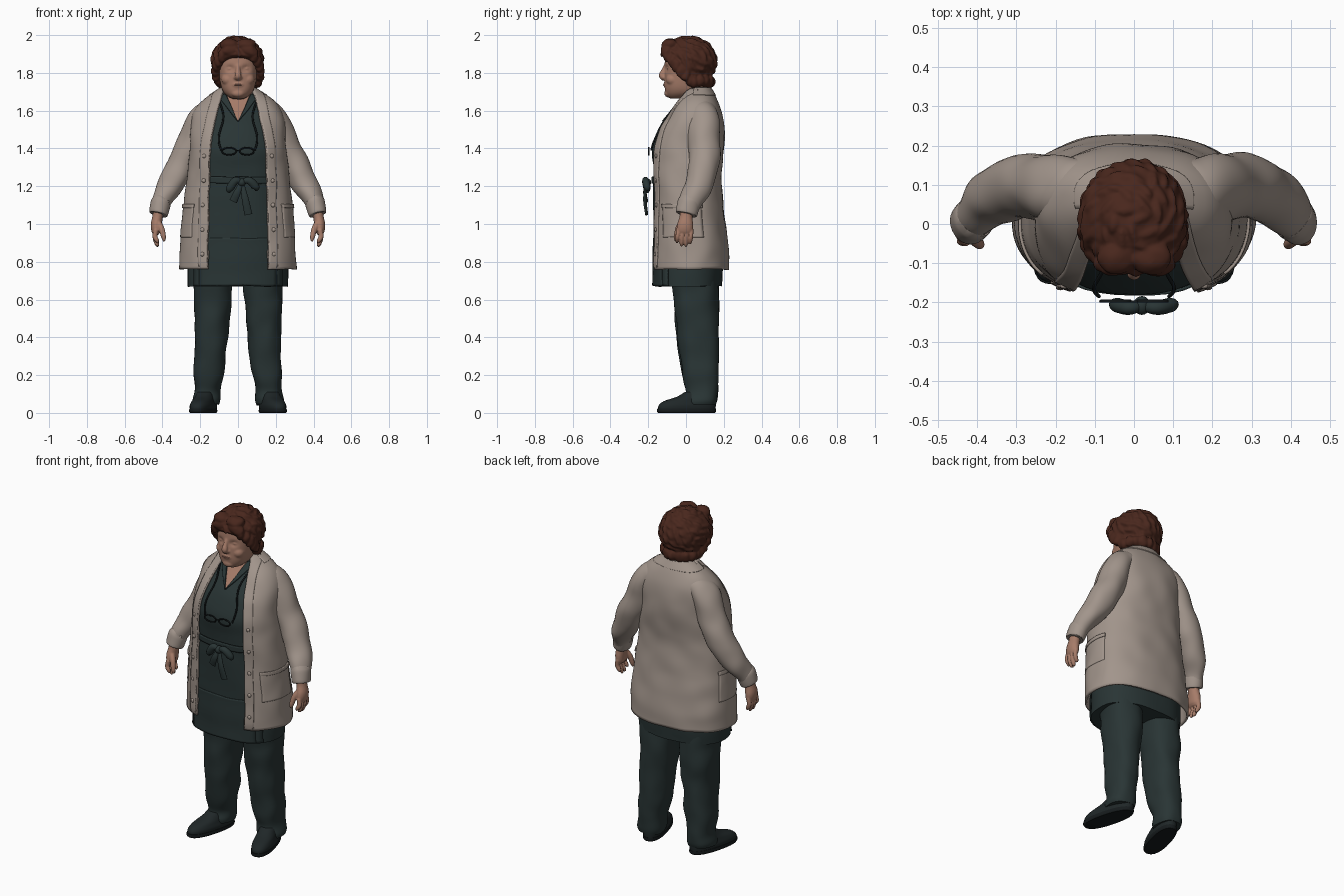
import bpy, bmesh, math, random
from mathutils import Vector, Matrix, noise

random.seed(4)
if "Cube" in bpy.data.objects:
    bpy.data.objects.remove(bpy.data.objects["Cube"])


def material(name, *rgb):
    m = bpy.data.materials.new(name)
    m.use_nodes = True
    m.diffuse_color = (*rgb, 1)
    m.node_tree.nodes["Principled BSDF"].inputs["Base Color"].default_value = (*rgb, 1)
    return m


COAT = material("beige wool", .36, .30, .26)
GREEN = material("dark green cloth", .022, .035, .035)
SKIN = material("skin", .38, .20, .14)
LIP = material("lip", .31, .15, .11)
HAIR = material("auburn hair", .066, .02, .012)
SHOE = material("shoe leather", .014, .02, .021)
BLACK = material("black trim", .008, .011, .012)
PARTS = []


def finish(name, bm, mat, thick=0):
    bmesh.ops.recalc_face_normals(bm, faces=bm.faces)
    me = bpy.data.meshes.new(name)
    bm.to_mesh(me)
    bm.free()
    me.materials.append(mat)
    ob = bpy.data.objects.new(name, me)
    bpy.context.collection.objects.link(ob)
    if thick:
        mod = ob.modifiers.new("thickness", "SOLIDIFY")
        mod.thickness, mod.offset = thick, 0
    PARTS.append(ob)
    return ob


def fuse(name, first, mat, voxel, rounds):
    """Melt every part made since index first into one soft surface."""
    bm = bmesh.new()
    for ob in PARTS[first:]:
        bm.from_mesh(ob.data)
        bpy.data.objects.remove(ob)
    del PARTS[first:]
    ob = finish(name, bm, mat)
    mod = ob.modifiers.new("melt", "REMESH")
    mod.mode, mod.voxel_size, mod.use_smooth_shade = "VOXEL", voxel, True
    mod = ob.modifiers.new("soften", "SMOOTH")
    mod.factor, mod.iterations = .5, rounds


def grid(name, rings, mat, wrap=True, thick=0, fold=0):
    """Skin a list of point rings; closed rings get end caps, cloth gets folds."""
    bm = bmesh.new()
    vs = []
    for ring in rings:
        vs.append([bm.verts.new(p + noise.noise_vector(Vector((p.x * 9, p.y * 9, p.z * 9))) * fold)
                   for p in ring])
    n = len(vs[0])
    for a, b in zip(vs, vs[1:]):
        for i in range(n if wrap else n - 1):
            j = (i + 1) % n
            bm.faces.new((a[i], a[j], b[j], b[i]))
    if wrap:
        bm.faces.new(vs[0])
        bm.faces.new(vs[-1])
    return finish(name, bm, mat, thick)


def smooth_rows(rows, n=6):
    """Catmull-Rom interpolation of whole rows of numbers."""
    out = []
    for i in range(len(rows) - 1):
        a, b, c, d = rows[max(i - 1, 0)], rows[i], rows[i + 1], rows[min(i + 2, len(rows) - 1)]
        for k in range(n):
            t = k / n
            out.append([q + t * .5 * (r - p + t * (2*p - 5*q + 4*r - s + t * (3*(q - r) + s - p)))
                        for p, q, r, s in zip(a, b, c, d)])
    return out + [list(rows[-1])]


E = 2 / 2.35  # squareness of body sections


def spow(v):
    return math.copysign(abs(v) ** E, v)


def section(row, t, off=0):
    """Point on a level section (z, cx, rx, front y, back y); t = 0 is the front."""
    z, cx, rx, yf, yb = row[:5]
    return Vector((cx + (rx + off) * spow(math.sin(t)),
                   (yf + yb) / 2 - ((yb - yf) / 2 + off) * spow(math.cos(t)), z))


def angle(row, x):
    return math.copysign(math.asin(min(1, abs(x) / row[2]) ** (1 / E)), x)


def row_at(rows, z):
    for a, b in zip(rows, rows[1:]):
        if a[0] <= z <= b[0]:
            f = (z - a[0]) / (b[0] - a[0])
            return [p + (q - p) * f for p, q in zip(a, b)]
    return rows[-1]


def loft(name, rows, mat, fold=0, segs=48):
    return grid(name, [[section(r, math.tau * i / segs) for i in range(segs)]
                       for r in smooth_rows(rows)], mat, fold=fold)


def patch(name, rows, mat, lo, hi, z0, z1, off=.008, thick=.007, fold=0, side=1, nz=24, nt=14):
    """Cloth panel lying on a body, between two angles that may vary by row."""
    rings = []
    for k in range(nz + 1):
        r = row_at(rows, z0 + (z1 - z0) * k / nz)
        a, b = lo(r), hi(r)
        rings.append([section(r, side * (a + (b - a) * i / nt), off) for i in range(nt + 1)])
    return grid(name, rings, mat, False, thick, fold)


def tube(name, pts, mat, segs=20, fold=0, n=5):
    """Sweep an ellipse along points (x, y, z, side radius, depth radius)."""
    rows = smooth_rows(pts, n)
    rings = []
    for i, r in enumerate(rows):
        p = Vector(r[:3])
        d = (Vector(rows[min(i + 1, len(rows) - 1)][:3]) - Vector(rows[max(i - 1, 0)][:3])).normalized()
        u = d.cross(Vector((0, 1, 0))).normalized()
        v = u.cross(d)
        rings.append([p + u * max(r[3], .001) * math.cos(math.tau * k / segs)
                      + v * max(r[4], .001) * math.sin(math.tau * k / segs) for k in range(segs)])
    return grid(name, rings, mat, fold=fold)


def ball(name, mat, pos, size, detail=3, spin=Matrix()):
    bm = bmesh.new()
    bmesh.ops.create_icosphere(bm, subdivisions=detail, radius=1,
                               matrix=Matrix.Translation(pos) @ spin @ Matrix.Diagonal((*size, 1)))
    return finish(name, bm, mat)


# Tunic
tunic_rows = [(.67, 0, .265, -.165, .192), (.8, 0, .265, -.165, .197), (1, 0, .255, -.165, .18),
              (1.2, 0, .235, -.168, .16), (1.3, 0, .23, -.172, .16), (1.4, 0, .225, -.18, .17),
              (1.5, 0, .21, -.14, .17), (1.58, 0, .19, -.085, .16), (1.64, 0, .14, -.04, .14),
              (1.69, 0, .08, -.005, .115)]
tunic = smooth_rows(tunic_rows)
loft("tunic", tunic_rows, GREEN, .004)


def across(x):
    return lambda r: angle(r, x)


# Neckline, tunic collar and apron
patch("neckline_skin", tunic, SKIN, lambda r: angle(r, -(r[0] - 1.54) * .42),
      lambda r: angle(r, (r[0] - 1.54) * .42), 1.54, 1.685, .003, .002, .004)
patch("apron", tunic, GREEN, across(-.23), across(.23), .672, 1.24, .005, .006, .004, nz=40)
patch("apron_pocket", tunic, GREEN, across(-.2), across(.2), .674, .925, .009, .006, .004)
patch("waist_tie", tunic, GREEN, across(-.21), across(.21), 1.215, 1.25, .012, .008, .004, nz=4)
for s in (1, -1):
    patch("tunic_collar", tunic, GREEN, lambda r: angle(r, (r[0] - 1.54) * .42),
          lambda r: angle(r, (r[0] - 1.54) * .75), 1.542, 1.685, .008, .008, .004, s)

# Waist bow
ball("bow_knot", GREEN, (.02, -.208, 1.22), (.022, .024, .022))
for tip, low in ((-.045, 1.185), (.095, 1.195)):
    mid = (tip + .02) / 2
    tube("bow_loop", [(.02, -.208, 1.22, .01, .012), (mid, -.214, 1.23, .02, .018),
                      (tip, -.206, low, .02, .018), (tip, -.202, low - .02, .004, .004)], GREEN, 12)
for tip, end in ((.055, 1.05), (-.025, 1.12)):
    tube("bow_tail", [(.02, -.208, 1.22, .01, .006), ((tip + .02) / 2, -.218, (1.22 + end) / 2, .018, .009),
                      (tip, -.208, end, .021, .008)], GREEN, 12)

# Coat: rows carry the half width of the front opening last
coat_rows = [(.76, 0, .303, -.185, .225, .158), (.9, 0, .298, -.182, .217, .158), (1.1, 0, .283, -.18, .193, .155),
             (1.25, 0, .265, -.182, .18, .15), (1.4, 0, .25, -.186, .197, .145), (1.5, 0, .245, -.15, .197, .13),
             (1.58, 0, .235, -.095, .185, .112), (1.635, 0, .2, -.055, .168, .098),
             (1.68, 0, .145, -.02, .148, .085), (1.72, 0, .085, .01, .122, .07)]
coat = smooth_rows(coat_rows)
edge = lambda r: angle(r, r[5])
patch("coat_body", coat, COAT, edge, lambda r: math.tau - edge(r), .76, 1.72, 0, .012, .006, nz=60, nt=64)
patch("coat_collar", coat, COAT, lambda r: math.pi * .42, lambda r: math.pi * 1.58,
      1.68, 1.72, .007, .008, .006, nt=32)
for s in (1, -1):
    patch("front_band", coat, COAT, edge, lambda r: angle(r, min(r[5] + .045, r[2])),
          .757, 1.72, .007, .008, .006, s, 60, 6)
    patch("side_pocket", coat, COAT, lambda r: .9, lambda r: 1.9, .93, 1.1, .004, .008, .006, s)
    patch("pocket_trim", coat, COAT, lambda r: .88, lambda r: 1.92, 1.085, 1.105, .009, .008, .006, s, 4)
    for k in range(5):
        r = row_at(coat, .84 + k * .13)
        ball("coat_button", COAT, section(r, s * angle(r, r[5] + .024), .01), (.012, .007, .012), 2)

# Sleeves, cuffs and hands
for s in (1, -1):
    side = "left" if s > 0 else "right"
    flip = lambda pts: [(s * p[0], *p[1:]) for p in pts]
    tube(side + "_sleeve", flip([(.1, .085, 1.615, .045, .07), (.155, .085, 1.59, .065, .08),
         (.2, .09, 1.54, .075, .085), (.237, .095, 1.44, .081, .083), (.3, .095, 1.31, .077, .08),
         (.36, .068, 1.2, .065, .073), (.403, .025, 1.12, .052, .06), (.422, .002, 1.06, .043, .05)]),
         COAT, 32, .009, 8)
    tube(side + "_cuff", flip([(.405, .018, 1.115, .048, .055), (.408, .015, 1.11, .054, .06),
         (.421, .002, 1.06, .05, .057), (.423, 0, 1.052, .044, .05)]), COAT, 32, .005)
    start = len(PARTS)
    tube("palm", flip([(.418, .003, 1.09, .03, .035), (.425, 0, 1.04, .028, .034),
         (.433, -.004, .995, .029, .043), (.433, -.007, .96, .024, .043), (.431, -.008, .943, .012, .034)]), SKIN)
    for k, tip in enumerate((.9, .882, .88, .895)):
        y = -.042 + k * .0235
        tube("finger", flip([(.434, y, .97, .013, .012), (.44, y - .002, .935, .0135, .0115),
             (.43, y - .005, tip + .015, .012, .0105), (.422, y - .006, tip, .005, .005)]), SKIN, 10)
    tube("thumb", flip([(.425, -.022, 1.01, .017, .018), (.405, -.042, .975, .016, .015),
         (.394, -.052, .93, .013, .013), (.391, -.055, .908, .005, .005)]), SKIN, 12)
    fuse(side + "_hand", start, SKIN, .004, 2)

    # Trousers and shoes
    loft(side + "_trouser", [(r[0], s * r[1], *r[2:]) for r in (
        (.045, .168, .068, .0, .162), (.07, .168, .073, -.005, .167), (.12, .163, .07, .0, .166),
        (.2, .155, .078, -.02, .168), (.35, .143, .085, -.04, .17), (.5, .138, .093, -.055, .174),
        (.65, .132, .104, -.07, .172), (.8, .128, .115, -.09, .16))], GREEN, .01)
    for name, rows, mat in (
        ("sole", ((0, 0, .056, -.15, .158), (.008, 0, .06, -.157, .163), (.022, 0, .059, -.156, .163)), BLACK),
        ("shoe", ((.018, 0, .056, -.152, .16), (.04, 0, .058, -.148, .162), (.062, 0, .053, -.12, .162),
                  (.085, 0, .049, -.05, .16), (.11, 0, .046, -.005, .155)), SHOE)):
        ob = loft(side + "_" + name, rows, mat, 0, 36)
        ob.data.transform(Matrix.Translation((s * .185, 0, 0)) @ Matrix.Rotation(s * .26, 4, "Z"))

# Neck, head and face melted together
start = len(PARTS)
loft("neck", [(1.58, 0, .075, -.055, .11), (1.64, 0, .064, -.03, .11), (1.7, 0, .066, -.025, .11),
              (1.78, 0, .07, -.03, .11)], SKIN)
head = loft("head", [(1.664, 0, .03, -.082, -.01), (1.674, 0, .052, -.097, .04), (1.695, 0, .075, -.108, .08),
                     (1.73, 0, .09, -.113, .09), (1.79, 0, .099, -.113, .1), (1.85, 0, .099, -.113, .1),
                     (1.91, 0, .085, -.1, .1), (1.95, 0, .045, -.04, .07)], SKIN)
for v in head.data.vertices:
    if v.co.y < 0:
        v.co.y += .014 * math.exp(-((abs(v.co.x) - .042) / .02) ** 2 - ((v.co.z - 1.823) / .016) ** 2)
tube("nose", [(0, -.107, 1.845, .01, .008), (0, -.118, 1.815, .012, .012), (0, -.128, 1.785, .018, .016),
              (0, -.116, 1.765, .013, .01)], SKIN, 16)
ball("mouth", SKIN, (0, -.102, 1.738), (.036, .018, .018))
ball("chin", SKIN, (0, -.093, 1.692), (.036, .022, .022))
for s in (1, -1):
    ball("cheek", SKIN, (s * .052, -.07, 1.765), (.036, .036, .034))
    ball("eyelid", SKIN, (s * .041, -.092, 1.822), (.018, .01, .009))
    ball("nostril_wing", SKIN, (s * .015, -.114, 1.775), (.009, .011, .009))
    ball("ear", SKIN, (s * .103, .015, 1.78), (.013, .022, .035))
fuse("head", start, SKIN, .005, 4)
ball("lips", LIP, (0, -.115, 1.737), (.024, .007, .004))

# Hair: a cap trimmed along the hairline, swept locks and edge curls, melted together
start = len(PARTS)
centre = Vector((-.003, .012, 1.862))
bm = bmesh.new()
bmesh.ops.create_icosphere(bm, subdivisions=5, radius=1, matrix=Matrix.Translation(centre)
                           @ Matrix.Diagonal((.136, .15, .13, 1)))
bmesh.ops.bisect_plane(bm, geom=bm.verts[:] + bm.edges[:] + bm.faces[:], plane_co=(0, -.12, 1.888),
                       plane_no=(0, -.65, -.76), clear_outer=True)
bmesh.ops.holes_fill(bm, edges=[e for e in bm.edges if e.is_boundary])
finish("cap", bm, HAIR)
for k in range(110):
    z = 1 - 1.75 * (k + .5) / 110
    a = k * 2.4
    d = Vector((math.sqrt(1 - z * z) * math.cos(a), math.sqrt(1 - z * z) * math.sin(a), z))
    p = centre + Vector((d.x * .13, d.y * .143, d.z * .124))
    if .65 * (p.y + .12) + .76 * (p.z - 1.888) > .012:
        spin = d.to_track_quat("Z", "Y").to_matrix().to_4x4() @ Matrix.Rotation(random.uniform(.3, 1.4), 4, "Z")
        ball("lock", HAIR, p, (.014, random.uniform(.028, .042), .014), 2, spin)
for s in (1, -1):
    for k in range(6):
        f = k / 5
        ball("temple_curl", HAIR, (s * (.085 + .034 * math.sin(f * 2.6)), -.095 + .115 * f, 1.888 - .125 * f),
             (.024, .026, .034))
    ball("fringe_sweep", HAIR, (.01 + s * .048, -.1, 1.918), (.05, .034, .036), 3, Matrix.Rotation(s * .45, 4, "Y"))
    ball("crown_wave", HAIR, (s * .045, -.085, 1.95), (.05, .045, .032))
for k in range(9):
    a = math.pi * (k / 8 - .5)
    ball("nape_curl", HAIR, (.095 * math.sin(a), .04 + .085 * math.cos(a), 1.755), (.03, .028, .034))
for ob in PARTS[start:]:
    for v in ob.data.vertices:
        v.co += noise.noise_vector(v.co * 26) * .007
fuse("hair", start, HAIR, .005, 3)

# Hanging spectacles on a cord
for s in (1, -1):
    cord = []
    for k in range(8):
        z = 1.39 + k * .038
        r = row_at(tunic, z)
        p = section(r, angle(r, s * min(.085 + .012 * math.sin(k), r[2])), .012)
        cord.append((*p, .005, .005))
    tube("spectacle_cord", cord, BLACK, 8)
    rim = [(s * .047 + .038 * math.cos(a), -.197, 1.385 + .019 * math.sin(a), .004, .004)
           for a in (math.tau * k / 12 for k in range(13))]
    tube("spectacle_rim", rim, BLACK, 8, n=2)
tube("spectacle_bridge", [(-.012, -.198, 1.39, .003, .003), (.012, -.198, 1.39, .003, .003)], BLACK, 8)

for ob in bpy.context.selected_objects:
    ob.select_set(False)
for ob in PARTS:
    ob.select_set(True)
bpy.context.view_layer.objects.active = PARTS[0]
bpy.ops.object.shade_smooth_by_angle(angle=math.radians(50))
